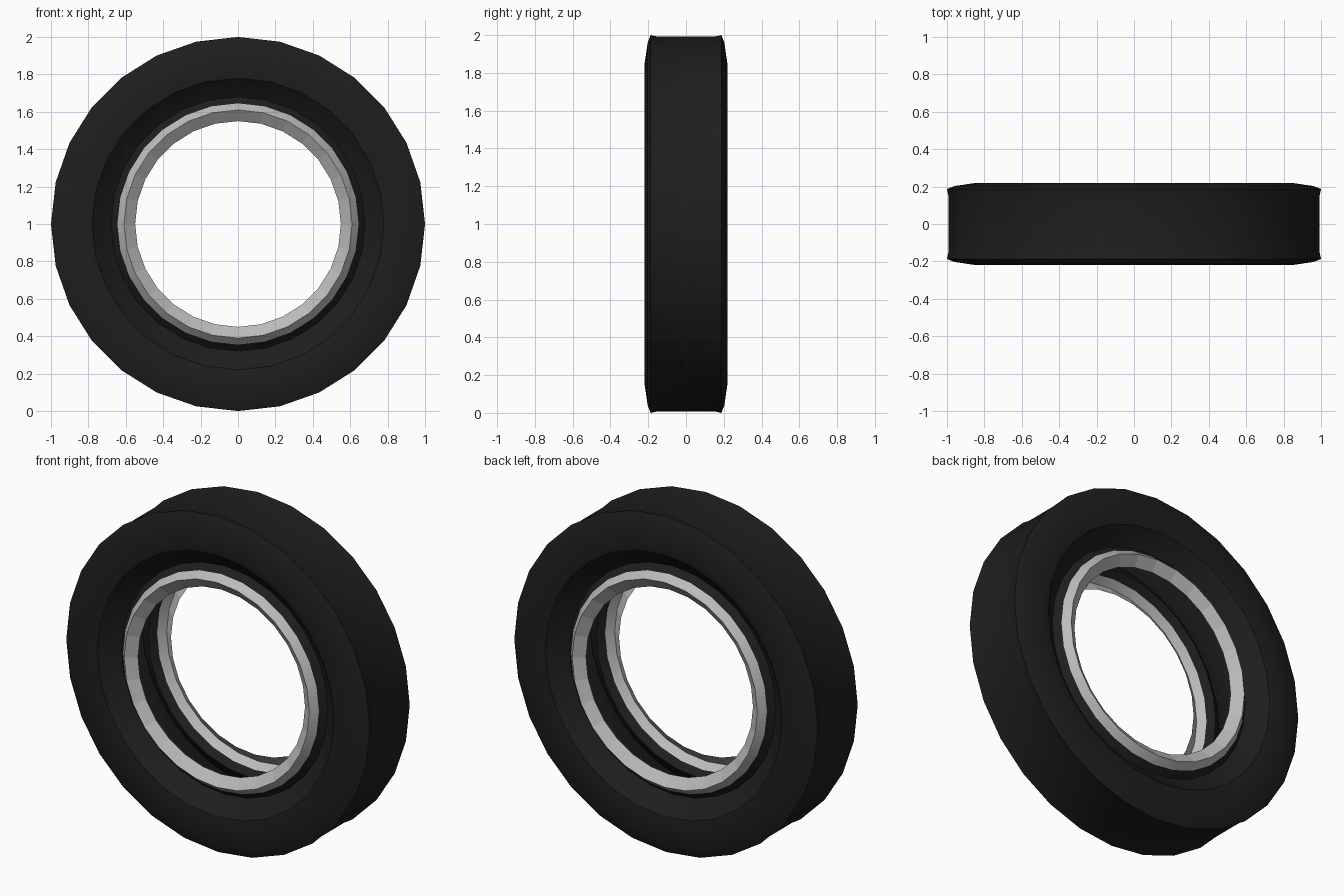
import bpy, math

if "Cube" in bpy.data.objects:
    bpy.data.objects.remove(bpy.data.objects["Cube"])

SIDES = 28
CENTRE_Z = 1.0


def material(name, colour):
    mat = bpy.data.materials.new(name)
    mat.diffuse_color = (*colour, 1.0)
    mat.use_nodes = True
    mat.node_tree.nodes["Principled BSDF"].inputs["Base Color"].default_value = mat.diffuse_color
    return mat


def lathe(name, profile, mat, smooth=True):
    """Spin an open (radius, y) profile around the wheel axle."""
    verts, faces = [], []
    n = len(profile)
    for i in range(SIDES):
        a = 2 * math.pi * i / SIDES
        for r, y in profile:
            verts.append((r * math.sin(a), y, CENTRE_Z + r * math.cos(a)))
    for i in range(SIDES):
        p, q = i * n, ((i + 1) % SIDES) * n
        for k in range(n - 1):
            faces.append((p + k, q + k, q + k + 1, p + k + 1))
    mesh = bpy.data.meshes.new(name)
    mesh.from_pydata(verts, [], faces)
    mesh.materials.append(mat)
    obj = bpy.data.objects.new(name, mesh)
    bpy.context.collection.objects.link(obj)
    if smooth:
        bpy.ops.object.select_all(action='DESELECT')
        obj.select_set(True)
        bpy.context.view_layer.objects.active = obj
        bpy.ops.object.shade_smooth_by_angle(angle=math.radians(32))
    return obj


def mirrored(half):
    """Same profile on the back, reversed so the faces still point outwards."""
    return [(r, -y) for r, y in reversed(half)]


rubber = material("rubber", (0.013, 0.013, 0.013))
metal = material("metal", (0.5, 0.5, 0.5))

# Tyre shell: groove beside the rim, sidewall, shoulder, then tread
half_tyre = [(0.645, -0.16), (0.68, -0.125), (0.73, -0.16), (0.78, -0.21),
             (0.85, -0.219), (0.96, -0.203), (1.0, -0.187), (0.992, -0.15)]
lathe("tyre", half_tyre + mirrored(half_tyre), rubber)

# Rim flange and faceted bevelled lip on each side
flange = [(0.61, -0.2), (0.645, -0.16)]
lip = [(0.55, -0.155), (0.61, -0.2)]
lathe("front_rim_flange", flange, metal)
lathe("back_rim_flange", mirrored(flange), metal)
lathe("front_rim_lip", lip, metal, smooth=False)
lathe("back_rim_lip", mirrored(lip), metal, smooth=False)
